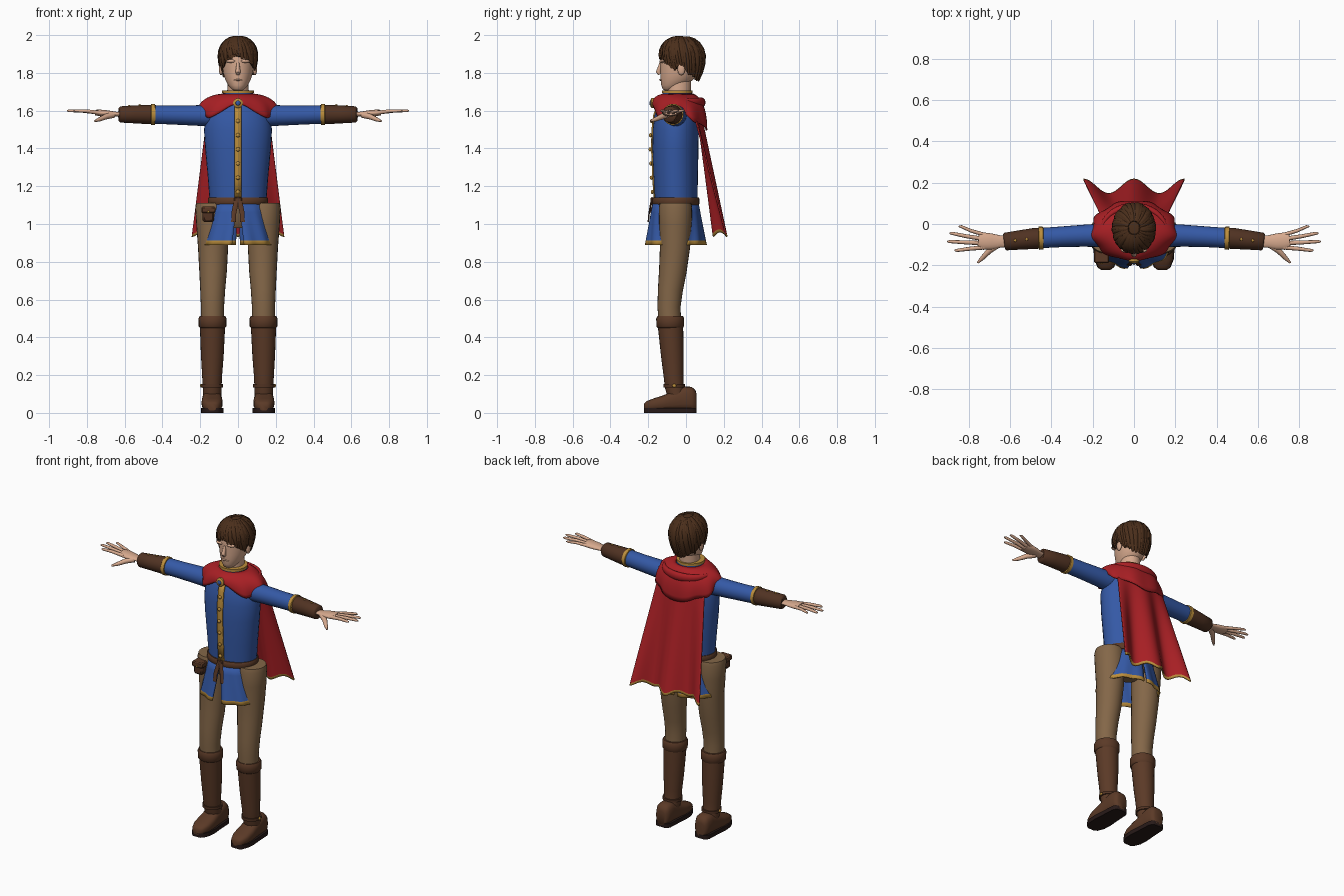
import bpy, bmesh, math, random
from math import sin, cos, pi, radians
from mathutils import Vector

random.seed(4)
if "Cube" in bpy.data.objects:
    bpy.data.objects.remove(bpy.data.objects["Cube"])


def material(name, r, g, b):
    m = bpy.data.materials.new(name)
    m.use_nodes = True
    m.diffuse_color = (r, g, b, 1)
    m.node_tree.nodes["Principled BSDF"].inputs["Base Color"].default_value = (r, g, b, 1)
    return m


BLUE = material("tunic blue", .035, .1, .38)
RED = material("cape red", .4, .014, .018)
GOLD = material("gold trim", .5, .27, .045)
TAN = material("trouser tan", .23, .135, .065)
BROWN = material("boot leather", .105, .042, .02)
DARK = material("dark leather", .08, .032, .016)
SKIN = material("skin", .68, .4, .27)
HAIR = material("hair brown", .07, .028, .011)
SOLE = material("sole", .02, .01, .009)


def finish(name, bm, mats, mirror=False, thick=0, angle=50):
    bmesh.ops.recalc_face_normals(bm, faces=bm.faces)
    me = bpy.data.meshes.new(name)
    bm.to_mesh(me)
    bm.free()
    for m in mats:
        me.materials.append(m)
    me.shade_smooth()
    me.set_sharp_from_angle(angle=radians(angle))
    ob = bpy.data.objects.new(name, me)
    bpy.context.collection.objects.link(ob)
    if thick:
        ob.modifiers.new("Thickness", "SOLIDIFY").thickness = thick
    if mirror:
        ob.modifiers.new("Mirror", "MIRROR")
    return ob


def skin_rows(name, rows, mats, closed=True, caps=True, rule=None, **kw):
    """Bridge rows of points; rule(row index) picks the material."""
    bm = bmesh.new()
    vs = [[bm.verts.new(p) for p in row] for row in rows]
    n = len(rows[0])
    for i in range(len(rows) - 1):
        for j in range(n if closed else n - 1):
            k = (j + 1) % n
            f = bm.faces.new((vs[i][j], vs[i][k], vs[i + 1][k], vs[i + 1][j]))
            f.material_index = rule(i) if rule else 0
    if closed and caps:
        bm.faces.new(vs[0])
        bm.faces.new(vs[-1])
    return finish(name, bm, mats, **kw)


def oval(z, rx, front, back, n=32):
    c, r = (front + back) / 2, (back - front) / 2
    return [(rx * sin(2 * pi * k / n), c - r * cos(2 * pi * k / n), z) for k in range(n)]


def stack(name, rings, mat):
    return skin_rows(name, [oval(*r) for r in rings], [mat])


def tube(name, path, mat, n=16, flat=1.0, mirror=True, side=Vector((0, 1, 0))):
    """Round limb along (x, y, z, radius) points; flat squashes it."""
    rows = []
    for i, (*p, r) in enumerate(path):
        a, b = path[max(i - 1, 0)], path[min(i + 1, len(path) - 1)]
        t = (Vector(b[:3]) - Vector(a[:3])).normalized()
        u = (side - t * side.dot(t)).normalized()
        w = t.cross(u)
        rows.append([Vector(p) + r * (u * cos(2 * pi * k / n) + w * flat * sin(2 * pi * k / n))
                     for k in range(n)])
    return skin_rows(name, rows, [mat], mirror=mirror)


def ball(name, c, size, mat, mirror=False):
    bm = bmesh.new()
    bmesh.ops.create_uvsphere(bm, u_segments=16, v_segments=10, radius=1)
    bmesh.ops.scale(bm, vec=size, verts=bm.verts)
    bmesh.ops.translate(bm, vec=c, verts=bm.verts)
    return finish(name, bm, [mat], mirror)


def box(name, c, size, mat, bevel=.006):
    bm = bmesh.new()
    bmesh.ops.create_cube(bm, size=1)
    bmesh.ops.scale(bm, vec=size, verts=bm.verts)
    bmesh.ops.translate(bm, vec=c, verts=bm.verts)
    ob = finish(name, bm, [mat], angle=30)
    ob.modifiers.new("Bevel", "BEVEL").width = bevel


def interp(knots, x):
    for (a, p), (b, q) in zip(knots, knots[1:]):
        if x <= b:
            f = (x - a) / (b - a)
            f = f * f * (3 - 2 * f)
            return p + (q - p) * f
    return knots[-1][1]


# Tunic body, collar and belt
stack("tunic_body", [(1.09, .148, -.163, .06), (1.25, .16, -.172, .063), (1.4, .174, -.178, .066),
                     (1.5, .18, -.176, .067), (1.58, .168, -.166, .06), (1.64, .13, -.142, .04),
                     (1.68, .07, -.11, .02)], BLUE)
stack("collar", [(1.64, .085, -.128, .035), (1.7, .08, -.124, .03)], BLUE)
stack("collar_trim", [(1.693, .084, -.128, .034), (1.708, .084, -.128, .034)], GOLD)
stack("belt", [(1.1, .155, -.173, .068), (1.107, .16, -.178, .071), (1.132, .16, -.178, .071),
               (1.14, .155, -.173, .068)], BROWN)
FRONT = [(1.14, -.172), (1.25, -.179), (1.4, -.185), (1.5, -.183), (1.58, -.173), (1.63, -.155)]
skin_rows("front_stripe", [[(s * .019, y, z) for s in (-1, 1)] for z, y in FRONT],
          [GOLD], closed=False, thick=.008)
for k in range(6):
    z = 1.17 + k * .075
    ball("button", (0, interp(FRONT, z) - .005, z), (.011, .008, .011), GOLD)
for s in (-1, 1):
    tube("belt_end", [(s * .008, -.184, 1.12, .014), (s * .022, -.195, 1.06, .013),
                      (s * .024, -.2, 1.01, .012)], BROWN, 8, .3, False, Vector((1, 0, 0)))
box("belt_buckle", (0, -.181, 1.12), (.04, .012, .045), BROWN, .004)

# Pouch on the belt
box("pouch", (-.157, -.155, 1.045), (.062, .055, .07), DARK, .01)
box("pouch_flap", (-.157, -.158, 1.075), (.074, .064, .034), BROWN)
ball("pouch_stud", (-.157, -.19, 1.065), (.006, .005, .006), GOLD)

# Flared tunic tails, split at the centre and at the hips
HEM = [0, .25, .5, .75, .9, 1]


def tail(name, top, bottom, flip):
    rows = []
    for t in HEM:
        a0, a1 = [radians(p + (q - p) * t) for p, q in zip(top, bottom)]
        row = []
        for j in range(13):
            a = a0 + (a1 - a0) * j / 12
            ripple = 1 + .03 * t * sin(j * pi / 3)
            row.append(((.15 + .05 * t) * ripple * sin(a),
                        -.055 - flip * (.12 + .043 * t) * ripple * cos(a), 1.12 - .23 * t))
        rows.append(row)
    skin_rows(name, rows, [BLUE, GOLD], closed=False, rule=lambda i: int(i == len(HEM) - 2),
              mirror=True, thick=.008)


tail("front_tail", (3, 50), (9, 68), 1)
tail("back_tail", (1, 50), (3, 68), -1)

# Legs and boots
stack("pelvis", [(.98, .05, -.1, 0), (1.02, .11, -.125, .025), (1.1, .14, -.14, .035)], TAN)
tube("trouser_leg", [(.135, -.085, .47, .06), (.135, -.09, .56, .061), (.134, -.083, .65, .066),
                     (.132, -.07, .75, .073), (.132, -.058, .88, .08), (.135, -.056, 1.0, .086),
                     (.138, -.056, 1.09, .088), (.138, -.056, 1.112, .082)], TAN, 24)
tube("boot_shaft", [(.137, -.05, .09, .048), (.137, -.062, .14, .05), (.137, -.066, .2, .053),
                    (.136, -.072, .3, .06), (.135, -.082, .46, .067)], BROWN, 24)
tube("boot_cuff", [(.135, -.083, .45, .066), (.135, -.083, .458, .073), (.135, -.084, .5, .074),
                   (.135, -.084, .512, .068)], BROWN, 24)
tube("ankle_strap", [(.137, -.062, .135, .058), (.137, -.062, .152, .058)], DARK, 24)
ball("strap_stud", (.195, -.062, .144), (.006, .011, .009), GOLD, True)
FOOT = [(-.222, .022, .05), (-.21, .038, .062), (-.17, .053, .077), (-.12, .056, .093),
        (-.07, .052, .115), (-.01, .049, .14), (.03, .047, .138), (.05, .038, .12), (.056, .026, .1)]


def foot_row(y, w, h, low, n=20):
    row = []
    for k in range(n):
        c, s = cos(2 * pi * k / n), sin(2 * pi * k / n)
        fx, fz = [math.copysign(abs(v) ** .7, v) for v in (c, s)]
        row.append((.137 + w * fx, y, (low + h) / 2 + (h - low) / 2 * fz))
    return row


skin_rows("boot_foot", [foot_row(y, w, h, .012) for y, w, h in FOOT], [BROWN], mirror=True)
bm = bmesh.new()
edge = [(.137 + w * 1.06, y) for y, w, h in FOOT] + [(.137 - w * 1.06, y) for y, w, h in FOOT[::-1]]
face = bm.faces.new([bm.verts.new((x, y, 0)) for x, y in edge])
top = bmesh.ops.extrude_face_region(bm, geom=[face], use_keep_orig=True)["geom"]
bmesh.ops.translate(bm, vec=(0, 0, .026), verts=[v for v in top if isinstance(v, bmesh.types.BMVert)])
finish("boot_sole", bm, [SOLE], True)

# Arms, cuffs and hands
tube("sleeve", [(.1, -.055, 1.575, .06), (.17, -.055, 1.574, .056), (.25, -.057, 1.575, .053),
                (.35, -.062, 1.577, .05), (.45, -.068, 1.58, .049)], BLUE, 24)
tube("sleeve_trim", [(.438, -.068, 1.58, .048), (.44, -.068, 1.58, .055), (.46, -.069, 1.58, .056),
                     (.462, -.069, 1.58, .05)], GOLD, 24)
tube("forearm_cuff", [(.458, -.069, 1.58, .05), (.48, -.07, 1.58, .051), (.55, -.077, 1.58, .047),
                      (.622, -.085, 1.58, .043), (.63, -.086, 1.58, .036)], DARK, 24)
for x, y in ((.52, -.074), (.575, -.08)):
    ball("cuff_stud", (x, y, 1.629 - (x - .52) * .06), (.007, .007, .005), GOLD, True)
tube("palm", [(.61, -.085, 1.58, .028), (.65, -.085, 1.582, .03), (.69, -.085, 1.585, .039),
              (.73, -.083, 1.588, .042), (.755, -.081, 1.59, .035)], SKIN, 16, .42)
for y0, x1, y1, r in ((-.052, .85, -.012, .0085), (-.073, .895, -.045, .0095),
                      (-.093, .905, -.085, .0095), (-.113, .87, -.128, .0095)):
    mid = (.735 + x1) / 2
    tube("finger", [(.725, y0, 1.588, r * 1.15), (mid, (y0 + y1) / 2, 1.598, r),
                    (x1 - .012, y1, 1.6, r * .8), (x1, y1, 1.599, r * .35)], SKIN, 10)
tube("thumb", [(.66, -.1, 1.578, .017), (.7, -.128, 1.568, .015), (.735, -.165, 1.553, .011),
               (.758, -.188, 1.545, .005)], SKIN, 10)

# Shoulder mantle with a draped back and a rolled hood edge
DROP = [(0, 1.635), (48, 1.562), (90, 1.598), (130, 1.535), (180, 1.495)]
rows = []
for i in range(11):
    u = i / 10
    row = []
    for k in range(72):
        a = 2 * pi * k / 72
        deg = math.degrees(min(a, 2 * pi - a))
        hem = interp(DROP, deg)
        out = sin(u * pi / 2) ** .85
        fold = 1 + .05 * u * u * cos(9 * a)
        depth = .155 if cos(a) < 0 else .138
        rx = .085 + .125 * out
        ry = .078 + (depth - .078) * out
        row.append((rx * fold * sin(a), -.04 - ry * (1 + .02 * u * cos(9 * a)) * cos(a),
                    1.69 - (1.69 - hem) * (.35 * u + .65 * u * u)))
    rows.append(row)
skin_rows("shoulder_mantle", rows, [RED], caps=False, thick=.008)
tube("hood_roll", [(.155 * sin(radians(a)), -.03 - .115 * cos(radians(a)),
                    1.655 + .012 * cos(radians(a)), .006 + .02 * sin(radians((a - 80) * .9)))
                   for a in range(80, 281, 10)], RED, 12, .7, False, Vector((0, 0, 1)))
tube("brooch", [(0, -.165, 1.64, .026), (0, -.182, 1.64, .026), (0, -.188, 1.64, .018)],
     GOLD, 20, 1, False, Vector((1, 0, 0)))
ball("brooch_gem", (0, -.188, 1.64), (.013, .006, .013), BLUE)

# Long cape with deep folds and a trimmed hem
STEPS = [k / 16 for k in range(16)] + [.975, 1]
rows = []
for t in STEPS:
    row = []
    for j in range(49):
        u = j / 24 - 1
        row.append((u * (.165 + .08 * t), .08 + .105 * t + (.004 + .031 * t) * cos(2 * pi * u)
                    - .035 * u * u * (1 - t), 1.57 - .625 * t - .012 * t * cos(4 * pi * u)))
    rows.append(row)
skin_rows("cape", rows, [RED, GOLD], closed=False, rule=lambda i: int(i == len(STEPS) - 2), thick=.008)

# Head
stack("neck", [(1.6, .058, -.105, .02), (1.8, .056, -.1, .03)], SKIN)
stack("head", [(1.708, .024, -.115, -.07), (1.716, .036, -.124, -.04), (1.735, .052, -.131, 0),
               (1.765, .068, -.134, .04), (1.8, .079, -.136, .06), (1.84, .085, -.136, .075),
               (1.88, .088, -.138, .08), (1.92, .084, -.128, .075), (1.96, .06, -.1, .05)], SKIN)
tube("nose", [(0, -.133, 1.855, .007), (0, -.139, 1.83, .01), (0, -.146, 1.805, .014),
              (0, -.138, 1.793, .01)], SKIN, 12, 1, False, Vector((1, 0, 0)))
tube("lips", [(-.026, -.124, 1.762, .003), (0, -.135, 1.763, .007), (.026, -.124, 1.762, .003)],
     SKIN, 8, .8, False)
ball("brow", (.036, -.125, 1.862), (.028, .015, .009), SKIN, True)
ball("ear", (.09, -.025, 1.82), (.011, .02, .033), SKIN, True)

# Hair: a shaped cap with overlapping locks swept from the crown
HAIRLINE = [(0, 1.89), (35, 1.87), (65, 1.82), (85, 1.84), (115, 1.79), (180, 1.755)]


def hair_point(a, t, lift=1.0, extra=0):
    deg = math.degrees(a) % 360
    low = interp(HAIRLINE, min(deg, 360 - deg)) - extra
    z = 1.988 - (1.988 - low) * (1 - cos(t * pi / 2))
    d = (z - 1.88) / .11
    r = math.sqrt(max(0, 1 - d * d)) if d > 0 else 1 - .2 * d * d
    return Vector((.098 * r * lift * sin(a), -.022 - .117 * r * lift * cos(a), z + (lift - 1) * .12))


skin_rows("hair_cap", [[hair_point(2 * pi * k / 48, i / 14) for k in range(48)] for i in range(15)],
          [HAIR])
for k in range(54):
    a = 2 * pi * (k + random.random() * .6) / 54
    swirl, size = random.uniform(.15, .5), random.uniform(.009, .014)
    reach = random.uniform(-.01, .02)
    path = []
    for i in range(8):
        t = .1 + .9 * i / 7
        p = hair_point(a + swirl * (t - .6), t, 1.03, reach)
        path.append((*p, size * (.35 + .8 * sin(pi * (.12 + .84 * i / 7)))))
    tube("hair_lock", path, HAIR, 6, .65, False, Vector((cos(a), sin(a), 0)))
